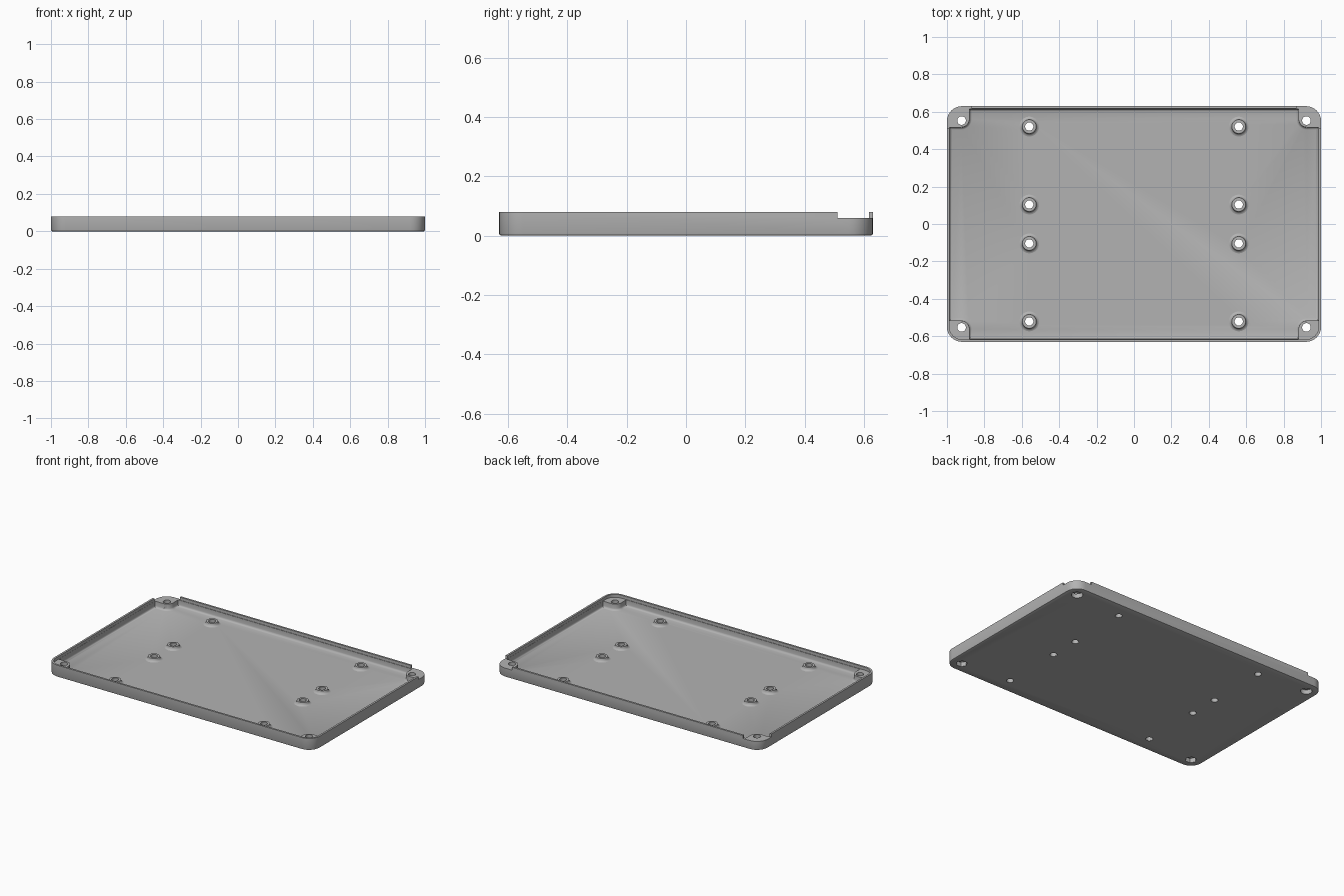
import bpy, bmesh
from math import sin, cos, pi

if "Cube" in bpy.data.objects:
    bpy.data.objects.remove(bpy.data.objects["Cube"], do_unlink=True)

HX, HY, H = 1.0, 0.63, 0.08      # half size and height of the tray
FLOOR, POST = 0.017, 0.06        # floor level and corner post level
CORNER = 0.08                    # outer corner radius
SIGNS = [(1, 1), (-1, 1), (-1, -1), (1, -1)]

grey = bpy.data.materials.new("grey plastic")
grey.use_nodes = True
grey.diffuse_color = (0.45, 0.45, 0.45, 1)
grey.node_tree.nodes["Principled BSDF"].inputs["Base Color"].default_value = grey.diffuse_color


def arc(cx, cy, r, a, b, n=8):
    return [(cx + r * cos(a + (b - a) * i / n), cy + r * sin(a + (b - a) * i / n))
            for i in range(n + 1)]


def mirrored(quarter):
    """Repeat a first-quadrant path in all four quadrants, anticlockwise."""
    loop = []
    for sx, sy in SIGNS:
        part = [(sx * x, sy * y) for x, y in quarter]
        loop += part if sx * sy > 0 else part[::-1]
    return loop


def rounded_rect(d):
    return mirrored(arc(HX - CORNER, HY - CORNER, CORNER - d, 0, pi / 2))


def cavity_outline(d):
    """Inner wall line that steps around the corner posts, shrunk by d."""
    wx, wy, px, py, r = HX - 0.014, HY - 0.016, 0.88, 0.517, 0.045
    bend = arc(px + r, py + r, r + d, -pi / 2, -pi)
    return mirrored([(wx - d, py - d)] + bend + [(px - d, wy - d)])


def circle(r, n=32, x=0, y=0):
    return [(x + r * cos(2 * pi * i / n), y + r * sin(2 * pi * i / n)) for i in range(n)]


def loft(name, rings, ring_shaped=False):
    """Skin a stack of (outline, z) rings; cap the ends or join last to first."""
    bm = bmesh.new()
    loops = [[bm.verts.new((x, y, z)) for x, y in line] for line, z in rings]
    pairs = list(zip(loops, loops[1:]))
    if ring_shaped:
        pairs.append((loops[-1], loops[0]))
    else:
        bm.faces.new(loops[0][::-1])
        bm.faces.new(loops[-1])
    for lo, hi in pairs:
        n = len(lo)
        for i in range(n):
            j = (i + 1) % n
            bm.faces.new((lo[i], lo[j], hi[j], hi[i]))
    bmesh.ops.recalc_face_normals(bm, faces=bm.faces)
    mesh = bpy.data.meshes.new(name)
    bm.to_mesh(mesh)
    bm.free()
    obj = bpy.data.objects.new(name, mesh)
    bpy.context.collection.objects.link(obj)
    mesh.materials.append(grey)
    return obj


def activate(obj):
    bpy.ops.object.select_all(action='DESELECT')
    obj.select_set(True)
    bpy.context.view_layer.objects.active = obj


def cut(body, rings):
    cutter = loft("cutter", rings)
    cutter.hide_render = True
    mod = body.modifiers.new("cut", 'BOOLEAN')
    mod.operation, mod.solver, mod.object = 'DIFFERENCE', 'EXACT', cutter
    activate(body)
    bpy.ops.object.modifier_apply(modifier=mod.name)
    bpy.data.objects.remove(cutter, do_unlink=True)


# Tray block with a small bottom chamfer
tray = loft("tray", [(rounded_rect(0.006), 0), (rounded_rect(0.002), 0.002),
                     (rounded_rect(0), 0.007), (rounded_rect(0), H)])

# Thin rim above the posts, then the deep cavity with a filleted floor
cut(tray, [(rounded_rect(0.013), POST), (rounded_rect(0.013), 0.1)])
cut(tray, [(cavity_outline(0.013), FLOOR), (cavity_outline(0.008), FLOOR + 0.002),
           (cavity_outline(0.002), FLOOR + 0.008), (cavity_outline(0), FLOOR + 0.013),
           (cavity_outline(0), 0.1)])

# Rim openings at the two back corners
for s in (1, -1):
    box = [(s * 0.87, 0.51), (s * 1.1, 0.51), (s * 1.1, 0.7), (s * 0.87, 0.7)]
    cut(tray, [(box, POST), (box, 0.1)])

# Corner screw holes: hexagonal recesses at the front, round ones at the back
for sx, sy in SIGNS:
    x, y = sx * 0.922, sy * 0.553
    hole = circle(0.023, 32, x, y)
    cut(tray, [(hole, -0.02), (hole, 0.1)])
    recess = circle(0.036, 32 if sy > 0 else 6, x, y)
    cut(tray, [(recess, -0.02), (recess, 0.03)])

# Flared standoffs with through holes
profile = [(0.022, 0.003), (0.053, 0.003), (0.053, FLOOR), (0.047, FLOOR + 0.002),
           (0.042, FLOOR + 0.006), (0.039, FLOOR + 0.012), (0.037, FLOOR + 0.021),
           (0.022, FLOOR + 0.021)]
standoffs = []
for x in (-0.56, 0.56):
    for y in (-0.521, -0.104, 0.104, 0.521):
        hole = circle(0.0225, 32, x, y)
        cut(tray, [(hole, -0.02), (hole, 0.1)])
        standoff = loft("standoff", [(circle(r), z) for r, z in profile], True)
        standoff.location = (x, y, 0)
        standoffs.append(standoff)

for obj in [tray] + standoffs:
    activate(obj)
    bpy.ops.object.shade_smooth_by_angle(angle=0.6)
